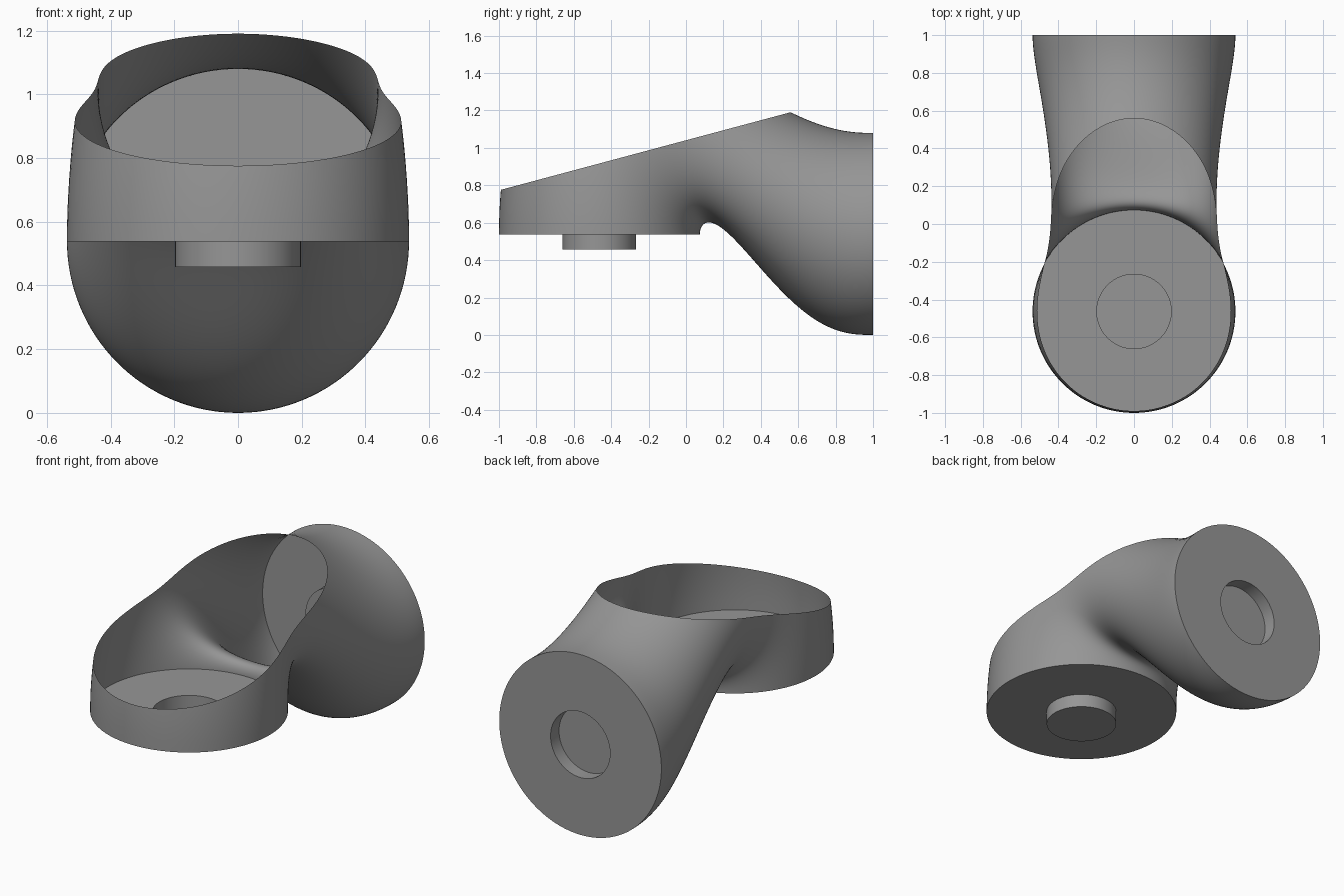
import bpy, bmesh
from math import cos, sin, pi, radians
from mathutils import Vector

if "Cube" in bpy.data.objects:
    bpy.data.objects.remove(bpy.data.objects["Cube"])

SEG, STEPS = 128, 72
R, PEG_R, PEG_H = 0.537, 0.197, 0.08


def guide(y0, z0, z1, rise, run, t):
    """Curve leaving (y0, z0) straight up and reaching (1, z1) along +y."""
    ease = 3*t**2 - 2*t**3
    y = y0 * (1 - ease) + ease + run * (t**3 - t**2)
    soft = 10*t**3 - 15*t**4 + 6*t**5
    z = z0 * (1 - soft) + z1 * soft + rise * (t - 6*t**3 + 8*t**4 - 3*t**5)
    return Vector((0, y, z))


def ring(bm, center, radial, half_width):
    """Ellipse spanned by the radial vector and the x axis."""
    x = Vector((half_width, 0, 0))
    return [bm.verts.new(center + radial * cos(2*pi*i/SEG) + x * sin(2*pi*i/SEG))
            for i in range(SEG)]


bm = bmesh.new()
base, end = Vector((0, -0.463, 0.538)), Vector((0, 1, 0.54))
up, back = Vector((0, 0, 1)), Vector((0, 1, 0))
rings = []

# Peg below the base disc, open from inside
rings.append(ring(bm, base - up * PEG_H, back * PEG_R, PEG_R))
rings.append(ring(bm, base, back * PEG_R, PEG_R))

# Elbow body lofted between an inner and an outer guide curve
for k in range(STEPS + 1):
    t = k / STEPS
    inner = guide(base.y + R, base.z, 0.0, 0.57, 1.12, t)
    outer = guide(base.y - R, base.z, 1.08, 5.1, 1.3, t)
    width = R - 0.1 * 16 * t**2 * (1 - t)**2
    rings.append(ring(bm, (inner + outer) / 2, (inner - outer) / 2, width))

# Round socket sunk into the end disc
rings.append(ring(bm, end, -up * PEG_R, PEG_R))
rings.append(ring(bm, end - back * PEG_H, -up * PEG_R, PEG_R))

# Skin and closing discs
for a, b in zip(rings, rings[1:]):
    for i in range(SEG):
        j = (i + 1) % SEG
        bm.faces.new((a[i], a[j], b[j], b[i]))
bm.faces.new(rings[0])
bm.faces.new(rings[-1])
bmesh.ops.recalc_face_normals(bm, faces=bm.faces)

# Slanted opening cut across the top
slope = Vector((0, 1.55, 0.415))
bmesh.ops.bisect_plane(bm, geom=bm.verts[:] + bm.edges[:] + bm.faces[:],
                       plane_co=(0, -1, 0.773),
                       plane_no=Vector((0, -slope.z, slope.y)).normalized(),
                       clear_outer=True)

mesh = bpy.data.meshes.new("elbow_shell")
bm.to_mesh(mesh)
bm.free()
shell = bpy.data.objects.new("elbow_shell", mesh)
bpy.context.collection.objects.link(shell)

# Dark grey finish
grey = bpy.data.materials.new("dark_grey")
grey.diffuse_color = (0.305, 0.305, 0.305, 1)
grey.use_nodes = True
grey.node_tree.nodes["Principled BSDF"].inputs["Base Color"].default_value = grey.diffuse_color
mesh.materials.append(grey)

bpy.context.view_layer.objects.active = shell
shell.select_set(True)
bpy.ops.object.shade_smooth_by_angle(angle=radians(35))
